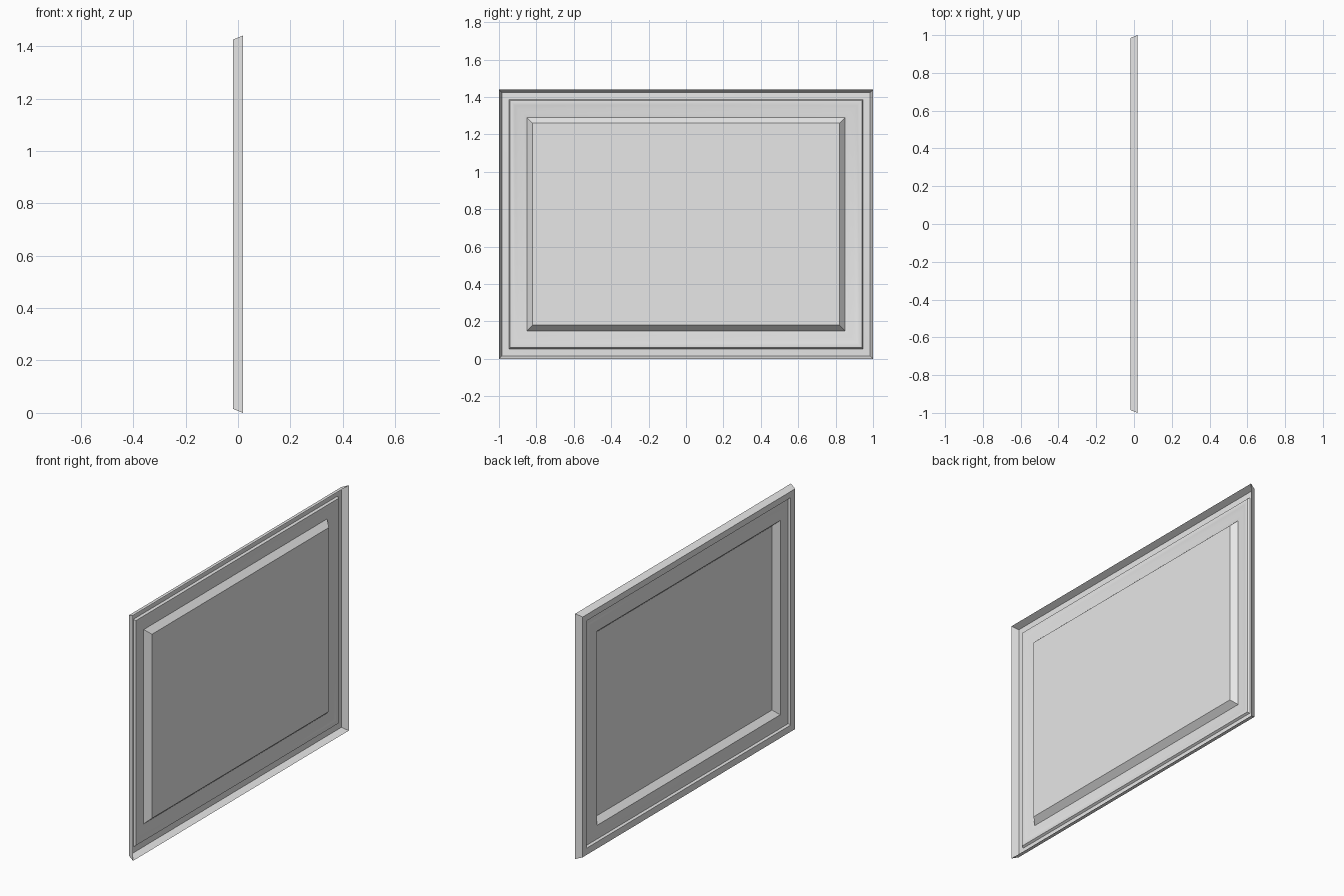
import bpy, bmesh, math

if "Cube" in bpy.data.objects:
    bpy.data.objects.remove(bpy.data.objects["Cube"], do_unlink=True)

WIDTH, HEIGHT = 2.0, 1.44

# Section through the pressed sheet: (inset from the outer edge, depth along x)
section = [(0, .019), (.015, -.019), (.035, -.018), (.053, -.017),
           (.06, -.005), (.068, -.004), (.085, -.008), (.105, -.011),
           (.13, -.013), (.15, -.017), (.18, .016)]

grey = bpy.data.materials.new("light_grey")
grey.use_nodes = True
grey.diffuse_color = (.8, .8, .8, 1)
grey.node_tree.nodes["Principled BSDF"].inputs["Base Color"].default_value = (.8, .8, .8, 1)


def ring(bm, inset, x):
    """Rectangle of vertices, counter-clockwise as seen from +x."""
    y, low, high = WIDTH / 2 - inset, inset, HEIGHT - inset
    return [bm.verts.new((x, *p)) for p in ((-y, low), (y, low), (y, high), (-y, high))]


# Mitred moulding rings, closed in the middle by the raised panel
bm = bmesh.new()
rings = [ring(bm, *point) for point in section]
for outer, inner in zip(rings, rings[1:]):
    for i in range(4):
        j = (i + 1) % 4
        bm.faces.new((outer[i], outer[j], inner[j], inner[i]))
bm.faces.new(rings[-1])

mesh = bpy.data.meshes.new("moulded_panel")
bm.to_mesh(mesh)
bm.free()
mesh.materials.append(grey)
panel = bpy.data.objects.new("moulded_panel", mesh)
bpy.context.collection.objects.link(panel)

# Soft mouldings, crisp lips and mitres
bpy.ops.object.select_all(action='DESELECT')
panel.select_set(True)
bpy.context.view_layer.objects.active = panel
bpy.ops.object.shade_smooth_by_angle(angle=math.radians(30))
